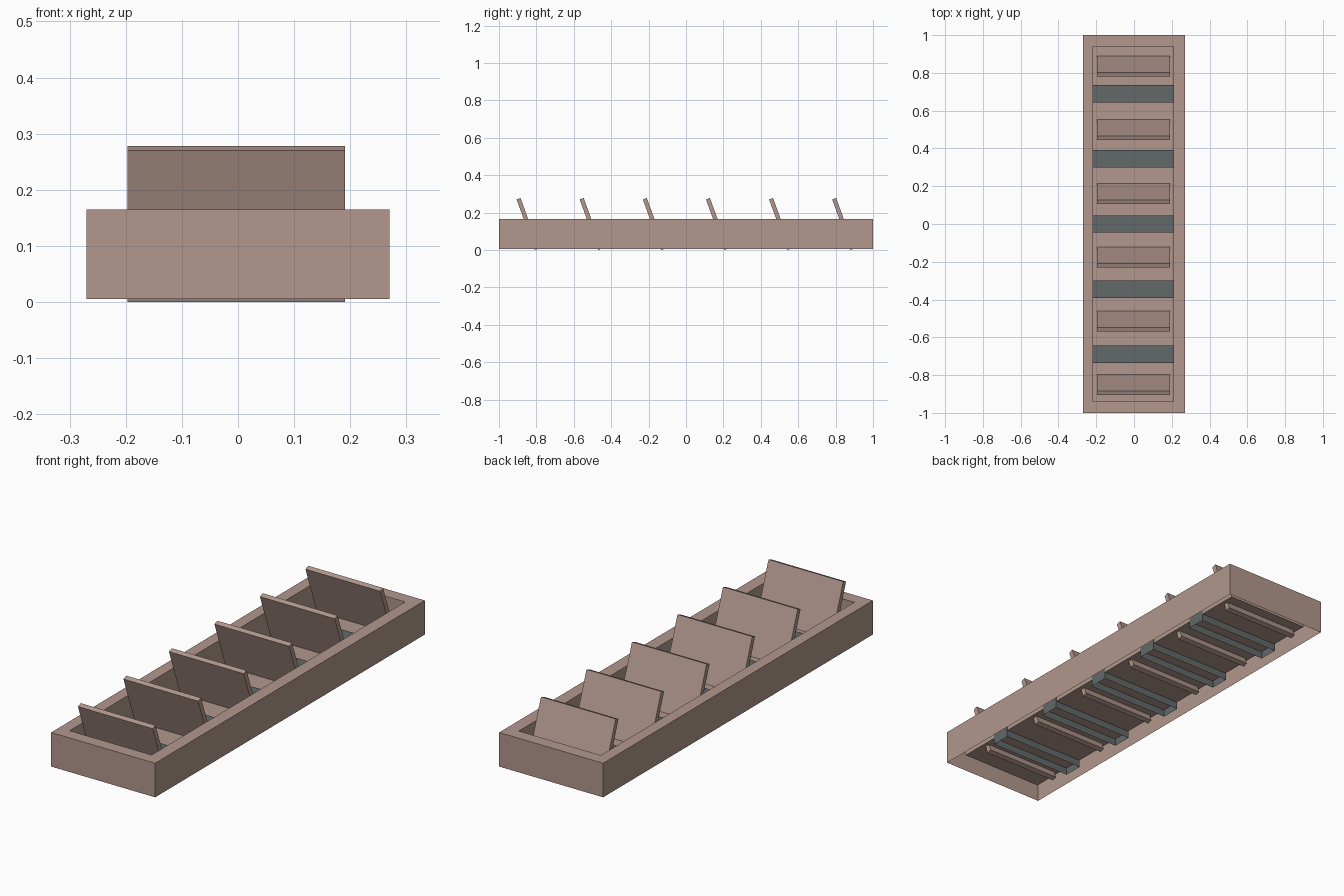
import bpy, bmesh, math
from mathutils import Matrix

if "Cube" in bpy.data.objects:
    bpy.data.objects.remove(bpy.data.objects["Cube"])


def material(name, rgb):
    m = bpy.data.materials.new(name)
    m.diffuse_color = (*rgb, 1)
    m.use_nodes = True
    m.node_tree.nodes["Principled BSDF"].inputs["Base Color"].default_value = m.diffuse_color
    return m


CLAY = material("dusty_brown", (0.445, 0.312, 0.270))
SLATE = material("slate_grey", (0.122, 0.138, 0.144))


def finish(bm, name, mat):
    mesh = bpy.data.meshes.new(name)
    bm.to_mesh(mesh)
    bm.free()
    mesh.materials.append(mat)
    obj = bpy.data.objects.new(name, mesh)
    bpy.context.collection.objects.link(obj)
    return obj


def box(name, centre, size, mat, tilt=0.0, open_bottom=False):
    bm = bmesh.new()
    bmesh.ops.create_cube(bm, size=1, matrix=Matrix.Translation(centre)
                          @ Matrix.Rotation(tilt, 4, 'X')
                          @ Matrix.Diagonal((*size, 1)))
    if open_bottom:
        bm.normal_update()
        low = [f for f in bm.faces if f.normal.z < -0.9]
        bmesh.ops.delete(bm, geom=low, context='FACES_ONLY')
    return finish(bm, name, mat)


# Tray: outer walls, flat rim and sunken floor, open underneath
CX = -0.003
FLOOR = 0.04
bm = bmesh.new()
loops = []
for cx, hx, hy, z in ((0, 0.27, 1.0, 0.005), (0, 0.27, 1.0, 0.165),
                      (CX, 0.213, 0.94, 0.165), (CX, 0.213, 0.94, FLOOR)):
    loops.append([bm.verts.new((cx + sx * hx, sy * hy, z))
                  for sx, sy in ((-1, -1), (1, -1), (1, 1), (-1, 1))])
for a, b in zip(loops, loops[1:]):
    for i in range(4):
        j = (i + 1) % 4
        bm.faces.new((a[i], a[j], b[j], b[i]))
bm.faces.new(loops[-1])
finish(bm, "tray_frame", CLAY)

# Cross bars between the cells, hollow underneath
for i in range(5):
    box(f"cross_bar_{i + 1}", (CX, -0.69 + 0.345 * i, 0.035),
        (0.43, 0.092, 0.058), SLATE, open_bottom=True)

# Leaning slats, pushed through the floor
for i in range(6):
    box(f"leaning_slat_{i + 1}", (CX, -0.846 + 0.3375 * i, 0.139),
        (0.388, 0.0225, 0.2877), CLAY, tilt=math.radians(20))
